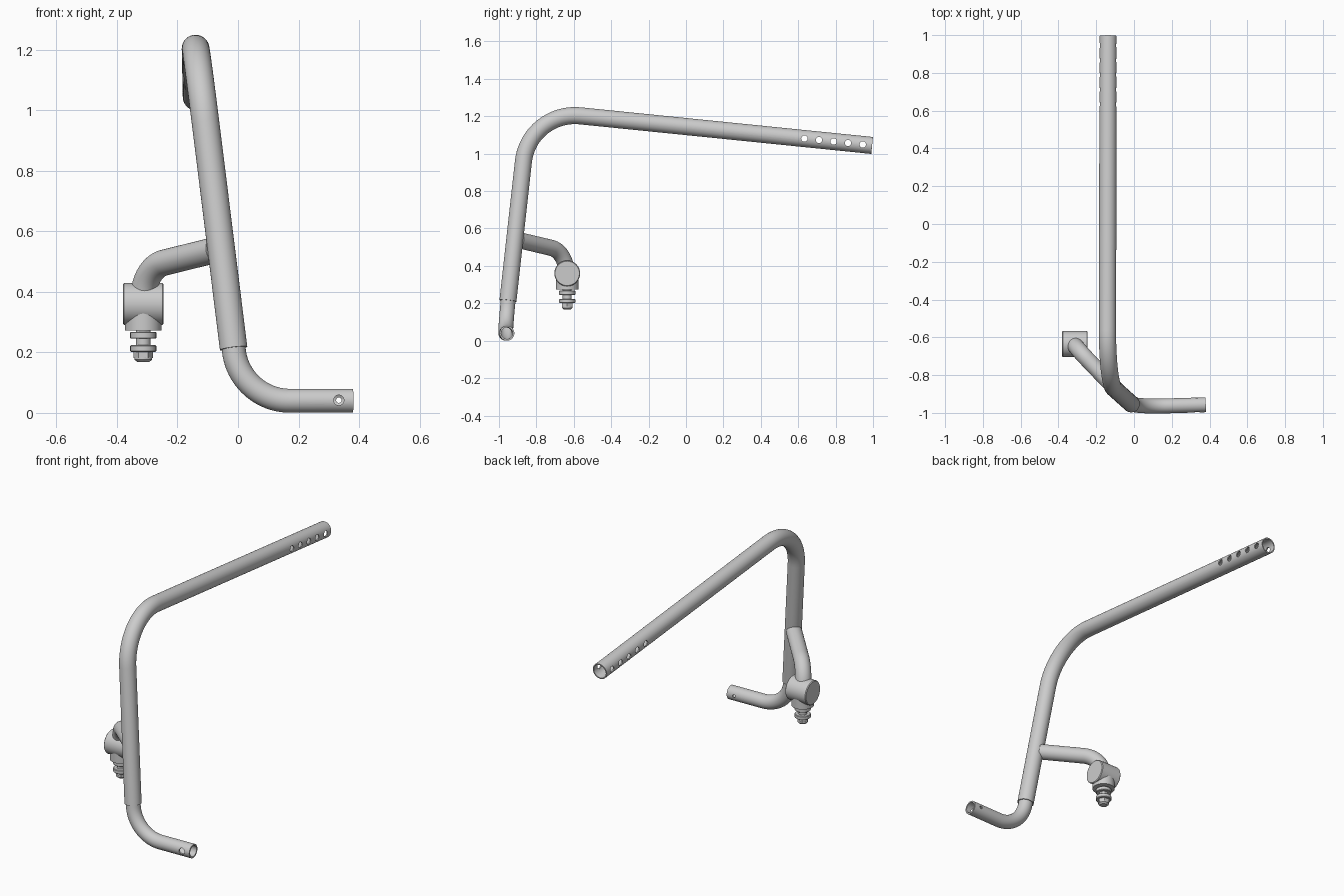
import bpy, bmesh, math
from mathutils import Vector, Quaternion

if "Cube" in bpy.data.objects:
    bpy.data.objects.remove(bpy.data.objects["Cube"])

SEG = 48


def finish(bm, name, angle=30):
    bmesh.ops.recalc_face_normals(bm, faces=bm.faces)
    me = bpy.data.meshes.new(name)
    bm.to_mesh(me)
    bm.free()
    ob = bpy.data.objects.new(name, me)
    bpy.context.collection.objects.link(ob)
    shade(ob, angle)
    return ob


def shade(ob, angle=30):
    bpy.ops.object.select_all(action='DESELECT')
    ob.select_set(True)
    bpy.context.view_layer.objects.active = ob
    bpy.ops.object.shade_smooth_by_angle(angle=math.radians(angle))


def bent_path(a, corner, b, tangent, steps=20):
    """Straight leg, circular bend, straight leg."""
    a, c, b = Vector(a), Vector(corner), Vector(b)
    u, v = (a - c).normalized(), (b - c).normalized()
    half = u.angle(v) / 2
    radius = tangent * math.tan(half)
    centre = c + (u + v).normalized() * tangent / math.cos(half)
    r0 = c + u * tangent - centre
    r1 = c + v * tangent - centre
    axis, total = r0.cross(r1).normalized(), r0.angle(r1)
    arc = [centre + Quaternion(axis, total * i / steps) @ r0 for i in range(steps + 1)]
    return [a] + arc + [b]


def tube(name, path, outer, inner=0):
    """Sweep a round section along a path, hollow when inner is given."""
    bm = bmesh.new()
    dirs = [(path[min(i + 1, len(path) - 1)] - path[max(i - 1, 0)]).normalized()
            for i in range(len(path))]
    dirs[1] = (path[1] - path[0]).normalized()
    dirs[-2] = (path[-1] - path[-2]).normalized()
    n = dirs[0].orthogonal().normalized()
    shells = [[] for _ in ((outer, inner) if inner else (outer,))]
    for i, (p, d) in enumerate(zip(path, dirs)):
        if i:
            n = dirs[i - 1].rotation_difference(d) @ n
        m = d.cross(n)
        for shell, r in zip(shells, (outer, inner)):
            shell.append([bm.verts.new(p + r * (n * math.cos(t) + m * math.sin(t)))
                          for t in (2 * math.pi * k / SEG for k in range(SEG))])

    def bridge(r0, r1):
        for k in range(SEG):
            j = (k + 1) % SEG
            bm.faces.new((r0[k], r0[j], r1[j], r1[k]))
    for shell in shells:
        for r0, r1 in zip(shell, shell[1:]):
            bridge(r0, r1)
    for e in (0, -1):
        if inner:
            bridge(shells[0][e], shells[1][e])
        else:
            bm.faces.new(shells[0][e])
    return finish(bm, name)


def lathe(name, profile, centre, axis='Z', seg=SEG):
    """Solid of revolution from (radius, height) pairs."""
    bm = bmesh.new()
    rings = []
    for r, h in profile:
        ring = []
        for k in range(seg):
            t = 2 * math.pi * k / seg
            c, s = r * math.cos(t), r * math.sin(t)
            co = {'Z': (c, s, h), 'X': (h, c, s), 'Y': (s, h, c)}[axis]
            ring.append(bm.verts.new(Vector(centre) + Vector(co)))
        rings.append(ring)
    for r0, r1 in zip(rings, rings[1:]):
        for k in range(seg):
            j = (k + 1) % seg
            bm.faces.new((r0[k], r0[j], r1[j], r1[k]))
    bm.faces.new(rings[0])
    bm.faces.new(rings[-1])
    return finish(bm, name)


def drill(ob, cutters):
    for c in cutters:
        mod = ob.modifiers.new("hole", 'BOOLEAN')
        mod.operation, mod.solver, mod.object = 'DIFFERENCE', 'EXACT', c
        bpy.context.view_layer.objects.active = ob
        bpy.ops.object.modifier_apply(modifier=mod.name)
        bpy.data.objects.remove(c)
    shade(ob)


# main upright bending back into the long rear tube
base, top, tail = (-0.0145, -0.952, 0.213), (-0.141, -0.839, 1.23), (-0.137, 0.995, 1.044)
main = tube("main_tube", bent_path(base, top, tail, 0.275), 0.0455, 0.039)

# adjustment holes near the rear end
drill(main, [lathe("hole_cutter", [(0.017, -0.1), (0.017, 0.1)],
                   (-0.137, y, 1.044 + (0.995 - y) * 0.1014), 'X', 24)
             for y in (0.633, 0.711, 0.789, 0.866, 0.945)])

# lower tube sliding out of the upright and turning sideways
up = (Vector(top) - Vector(base)).normalized()
lower = tube("lower_tube", bent_path(Vector(base) + up * 0.08, (0.007, -0.968, 0.04),
                                     (0.38, -0.957, 0.04), 0.165), 0.0395, 0.031)
drill(lower, [lathe("hole_cutter", [(0.017, -0.08), (0.017, 0), (0.009, 0), (0.009, 0.08)],
                    (0.333, -0.957, 0.042), 'Y', 24)])

# side arm curving down to the mount
tube("side_arm", bent_path((-0.075, -0.896, 0.538), (-0.311, -0.65, 0.48),
                           (-0.313, -0.638, 0.36), 0.1), 0.043)

# mount barrel across the arm end, with a collar below it
mx, my = -0.313, -0.635
lathe("mount_barrel", [(0.065, -0.067), (0.069, -0.063), (0.069, 0.063), (0.065, 0.067)],
      (mx, my, 0.36), 'X')
lathe("mount_collar", [(0.061, 0.273), (0.061, 0.35)], (mx, my, 0))

# threaded stem, two washers, nut and tip
lathe("stem", [(0.024, 0.18), (0.024, 0.29)], (mx, my, 0))
for i, z in enumerate((0.245, 0.201)):
    lathe(f"washer_{i + 1}", [(0.040, z), (0.043, z + 0.003), (0.043, z + 0.02), (0.040, z + 0.023)],
          (mx, my, 0))
lathe("hex_nut", [(0.032, 0.182), (0.032, 0.204)], (mx, my, 0), seg=6)
lathe("stem_tip", [(0.020, 0.168), (0.029, 0.176), (0.029, 0.185)], (mx, my, 0))
